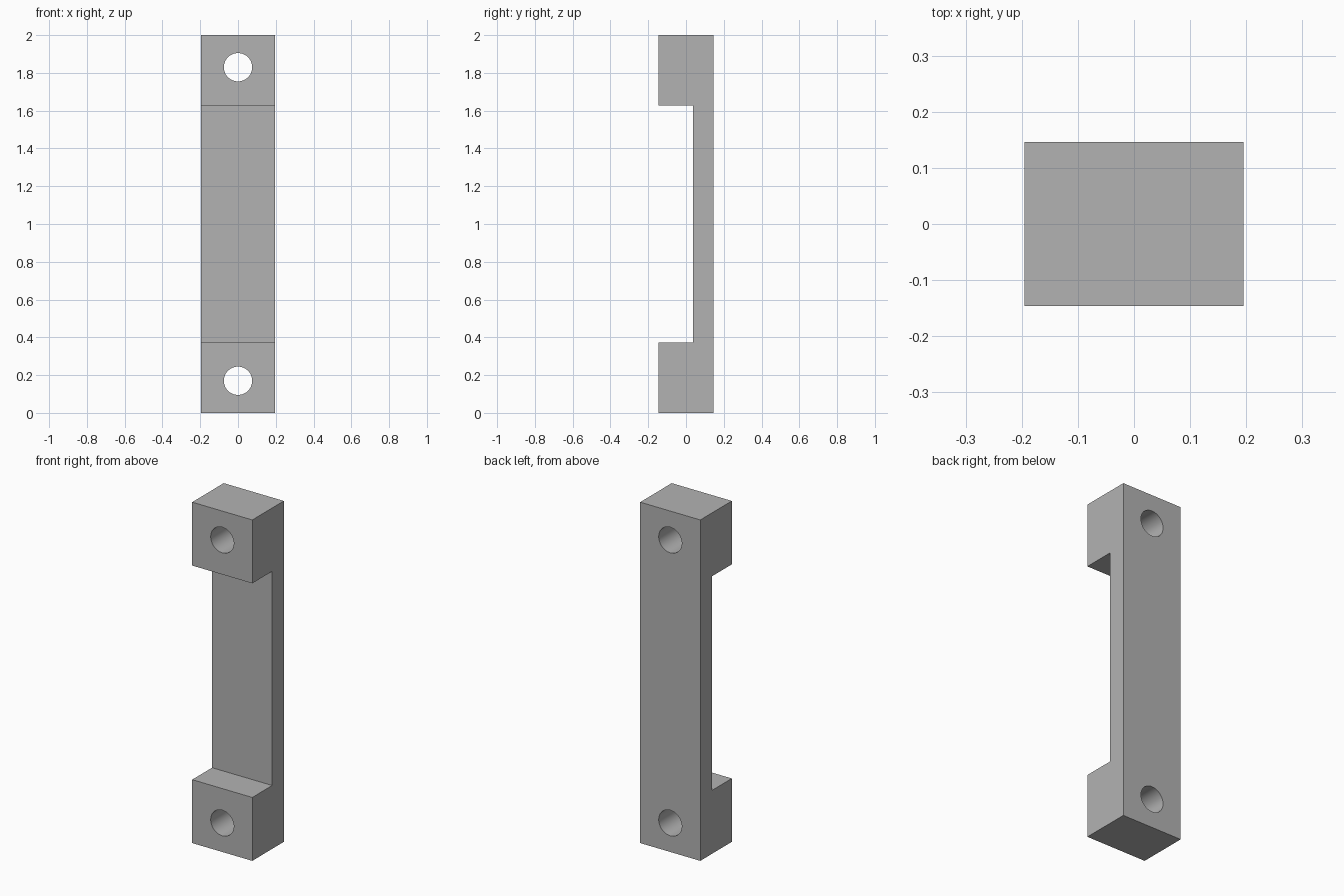
import bpy
import bmesh
import math

if "Cube" in bpy.data.objects:
    bpy.data.objects.remove(bpy.data.objects["Cube"], do_unlink=True)

HALF_WIDTH, HALF_DEPTH, HEIGHT = 0.195, 0.146, 2.0
FOOT_HEIGHT, WEB_FRONT = 0.372, 0.038
HOLE_RADIUS, HOLE_INSET = 0.075, 0.17

# Plain grey finish
grey = bpy.data.materials.new("plain_grey")
grey.use_nodes = True
colour = (0.45, 0.45, 0.45, 1.0)
grey.diffuse_color = colour
grey.node_tree.nodes["Principled BSDF"].inputs["Base Color"].default_value = colour

# Bracket body: side profile extruded across the width
profile = [
    (-HALF_DEPTH, 0), (HALF_DEPTH, 0),
    (HALF_DEPTH, HEIGHT), (-HALF_DEPTH, HEIGHT),
    (-HALF_DEPTH, HEIGHT - FOOT_HEIGHT), (WEB_FRONT, HEIGHT - FOOT_HEIGHT),
    (WEB_FRONT, FOOT_HEIGHT), (-HALF_DEPTH, FOOT_HEIGHT),
]
bm = bmesh.new()
side = bm.faces.new([bm.verts.new((-HALF_WIDTH, y, z)) for y, z in profile])
extruded = bmesh.ops.extrude_face_region(bm, geom=[side])["geom"]
bmesh.ops.translate(bm, vec=(2 * HALF_WIDTH, 0, 0),
                    verts=[v for v in extruded if isinstance(v, bmesh.types.BMVert)])
bmesh.ops.recalc_face_normals(bm, faces=bm.faces)
mesh = bpy.data.meshes.new("handle_bracket")
bm.to_mesh(mesh)
bm.free()
mesh.materials.append(grey)
bracket = bpy.data.objects.new("handle_bracket", mesh)
bpy.context.collection.objects.link(bracket)

# Screw holes bored front to back through both feet
for z in (HOLE_INSET, HEIGHT - HOLE_INSET):
    bpy.ops.mesh.primitive_cylinder_add(
        vertices=64, radius=HOLE_RADIUS, depth=1.0,
        location=(0, 0, z), rotation=(math.pi / 2, 0, 0))
    cutter = bpy.context.object
    cutter.name = "hole_cutter"
    cutter.hide_render = True
    cutter.data.materials.append(grey)
    bore = bracket.modifiers.new("screw_hole", 'BOOLEAN')
    bore.operation = 'DIFFERENCE'
    bore.solver = 'EXACT'
    bore.object = cutter
    bpy.context.view_layer.objects.active = bracket
    bpy.ops.object.modifier_apply(modifier=bore.name)
    bpy.data.objects.remove(cutter, do_unlink=True)

# Smooth bores, crisp outer edges
bpy.ops.object.select_all(action='DESELECT')
bracket.select_set(True)
bpy.context.view_layer.objects.active = bracket
bpy.ops.object.shade_smooth_by_angle(angle=math.radians(30))
